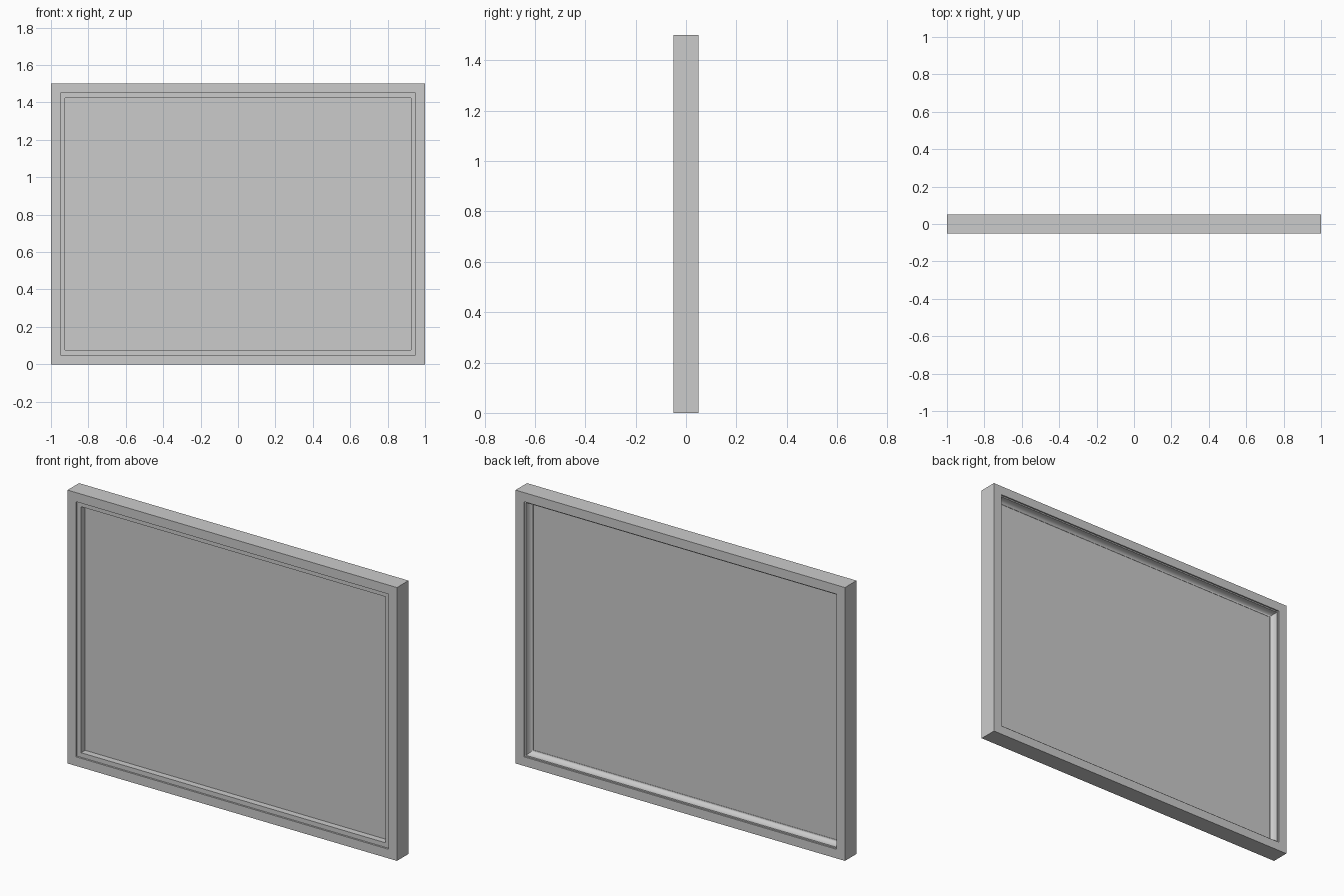
import bpy, bmesh, math

if "Cube" in bpy.data.objects:
    bpy.data.objects.remove(bpy.data.objects["Cube"])

W, H = 2.0, 1.5


def mesh_object(name, bm):
    bmesh.ops.recalc_face_normals(bm, faces=bm.faces)
    me = bpy.data.meshes.new(name)
    bm.to_mesh(me)
    bm.free()
    ob = bpy.data.objects.new(name, me)
    bpy.context.collection.objects.link(ob)
    bpy.context.view_layer.objects.active = ob
    ob.select_set(True)
    bpy.ops.object.shade_smooth_by_angle(angle=math.radians(35))
    ob.select_set(False)
    return ob


def mitred_ring(name, profile):
    """Sweep a closed (inset, y) profile round the window rectangle."""
    bm = bmesh.new()
    loops = []
    for sx, sz in ((-1, -1), (1, -1), (1, 1), (-1, 1)):
        loops.append([bm.verts.new((sx * (W / 2 - i), y, H / 2 + sz * (H / 2 - i)))
                      for i, y in profile])
    n = len(profile)
    for c in range(4):
        a, b = loops[c], loops[(c + 1) % 4]
        for k in range(n):
            m = (k + 1) % n
            bm.faces.new((a[k], a[m], b[m], b[k]))
    return mesh_object(name, bm)


# Outer frame
mitred_ring("outer_frame", [(0, -.05), (.05, -.05), (.05, .05), (0, .05)])

# Square stop on the front of the glass
mitred_ring("front_stop", [(.05, -.04), (.075, -.04), (.075, .0), (.05, .0)])

# Moulded bead on the back of the glass: small flat, then a hollow curve
cove = [(.077 - .02 * math.sin(t), .042 - .035 * math.cos(t))
        for t in (math.pi / 2 * k / 8 for k in range(9))]
mitred_ring("back_bead", [(.05, .0), (.077, .0)] + cove + [(.05, .042)])

# Glass pane
bm = bmesh.new()
bmesh.ops.create_cube(bm, size=1)
for v in bm.verts:
    v.co = (v.co.x * (W - .12), v.co.y * .01, H / 2 + v.co.z * (H - .12))
mesh_object("glass_pane", bm)
